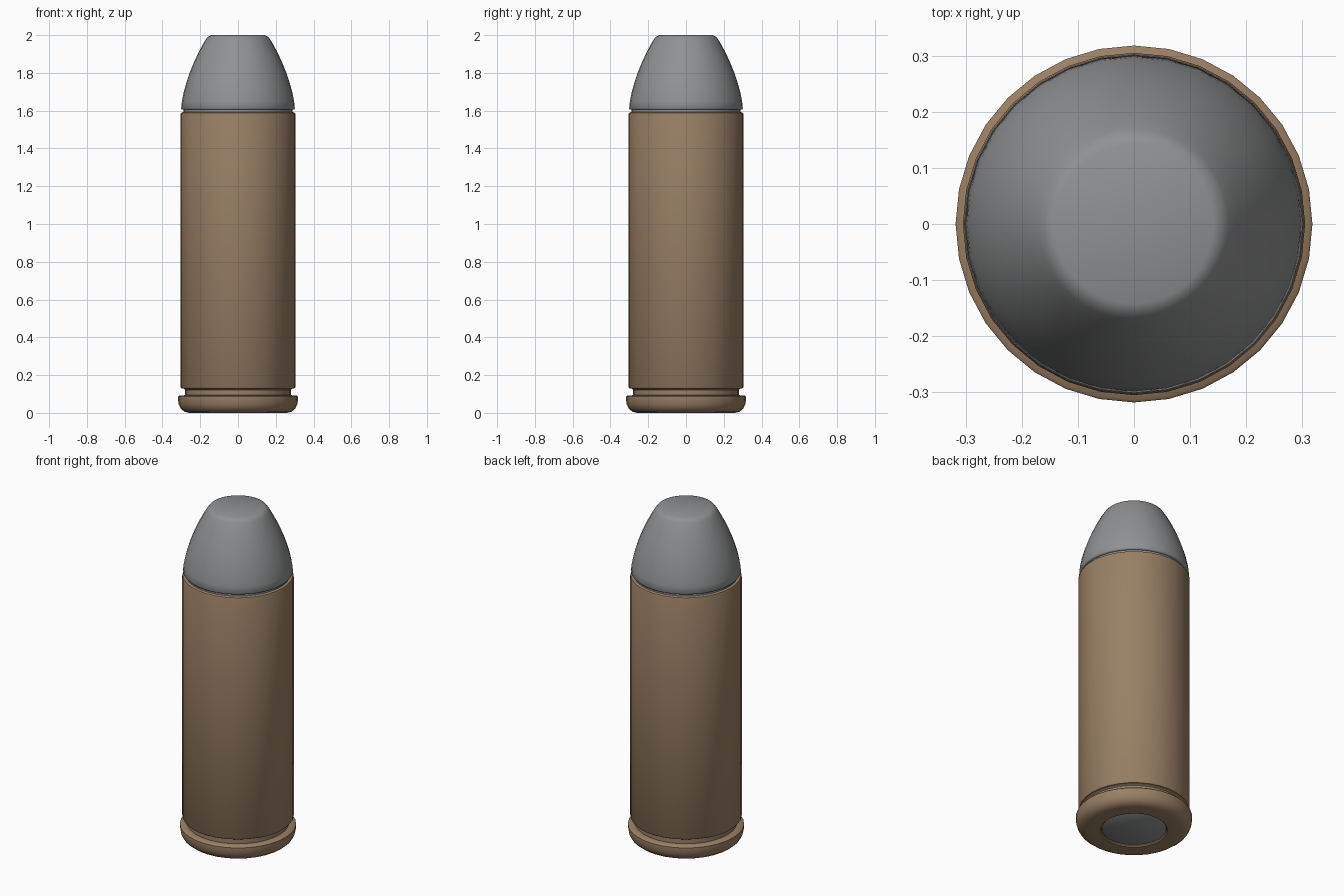
import bpy, math

if "Cube" in bpy.data.objects:
    bpy.data.objects.remove(bpy.data.objects["Cube"])

SIDES = 32


def material(name, rgb):
    m = bpy.data.materials.new(name)
    m.diffuse_color = (*rgb, 1)
    m.use_nodes = True
    m.node_tree.nodes["Principled BSDF"].inputs["Base Color"].default_value = m.diffuse_color
    return m


def lathe(name, profile, mat, angle=40):
    """Revolve (radius, z) points listed bottom to top; ends at r=0 close to a disc."""
    verts, rings, faces = [], [], []
    for r, z in profile:
        n = 1 if r == 0 else SIDES
        rings.append(list(range(len(verts), len(verts) + n)))
        for i in range(n):
            a = 2 * math.pi * i / SIDES
            verts.append((r * math.cos(a), r * math.sin(a), z))
    for lo, hi in zip(rings, rings[1:]):
        for i in range(SIDES):
            j = (i + 1) % SIDES
            if len(lo) == 1:
                faces.append((lo[0], hi[j], hi[i]))
            elif len(hi) == 1:
                faces.append((lo[i], lo[j], hi[0]))
            else:
                faces.append((lo[i], lo[j], hi[j], hi[i]))
    me = bpy.data.meshes.new(name)
    me.from_pydata(verts, [], faces)
    me.materials.append(mat)
    ob = bpy.data.objects.new(name, me)
    bpy.context.collection.objects.link(ob)
    bpy.context.view_layer.objects.active = ob
    ob.select_set(True)
    bpy.ops.object.shade_smooth_by_angle(angle=math.radians(angle))
    ob.select_set(False)
    return ob


brass = material("brass_brown", (0.32, 0.215, 0.13))
lead = material("lead_grey", (0.28, 0.285, 0.29))

# Case: primer pocket, rounded rim, extractor groove, long wall, rolled mouth
lathe("case", [
    (0, 0.02), (0.178, 0.02), (0.178, 0.006), (0.184, 0), (0.26, 0),
    (0.283, 0.006), (0.303, 0.022), (0.314, 0.044), (0.318, 0.07),
    (0.318, 0.086), (0.313, 0.091), (0.28, 0.094), (0.28, 0.122),
    (0.287, 0.128), (0.299, 0.129), (0.305, 0.137), (0.305, 1.58),
    (0.302, 1.588), (0.294, 1.592), (0.285, 1.592)], brass)

# Primer disc set slightly into the base
lathe("primer", [(0, 0.006), (0.17, 0.006), (0.176, 0.01), (0.176, 0.02)], lead)

# Bullet: narrow neck inside the mouth, curved nose, flat tip
lathe("bullet", [
    (0.288, 1.57), (0.288, 1.605), (0.297, 1.606), (0.301, 1.612),
    (0.297, 1.65), (0.287, 1.70), (0.273, 1.75), (0.256, 1.80),
    (0.236, 1.85), (0.213, 1.90), (0.187, 1.95), (0.17, 1.978),
    (0.159, 1.992), (0.142, 2.0), (0, 2.0)], lead, 60)
